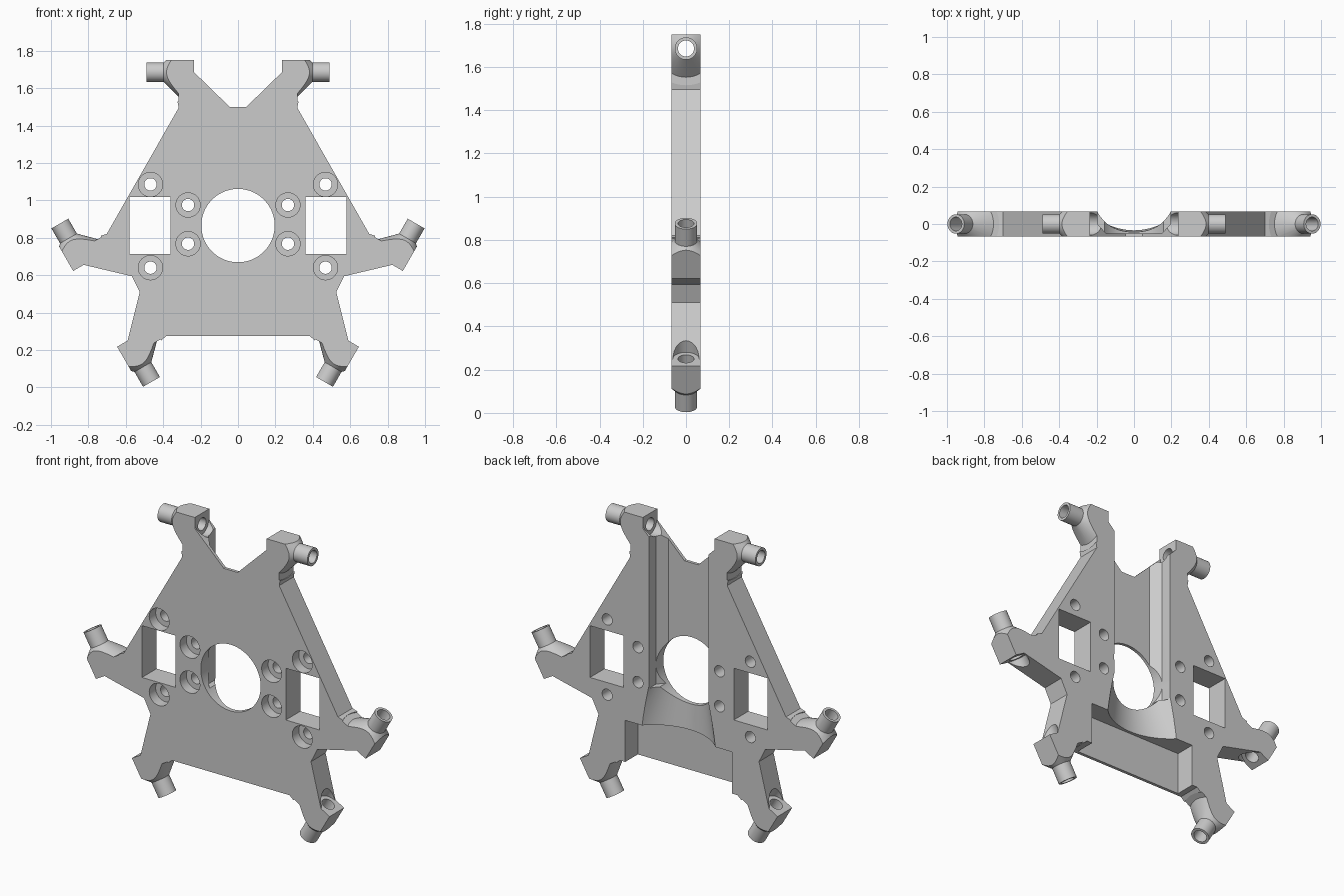
import bpy, bmesh, math
from mathutils import Vector

if "Cube" in bpy.data.objects:
    bpy.data.objects.remove(bpy.data.objects["Cube"])

D = 0.068  # half thickness of the plate
grey = bpy.data.materials.new("plain_grey")
grey.diffuse_color = (0.6, 0.6, 0.6, 1)
grey.use_nodes = True
grey.node_tree.nodes["Principled BSDF"].inputs["Base Color"].default_value = grey.diffuse_color


def finish(name, bm):
    bmesh.ops.remove_doubles(bm, verts=bm.verts, dist=1e-5)
    bmesh.ops.recalc_face_normals(bm, faces=bm.faces)
    me = bpy.data.meshes.new(name)
    bm.to_mesh(me)
    bm.free()
    me.materials.append(grey)
    ob = bpy.data.objects.new(name, me)
    bpy.context.collection.objects.link(ob)
    return ob


def prism(name, pts, lo, hi, axis):
    """Extrude a 2D outline along y (points are x, z) or z (points are x, y)."""
    def put(p, h):
        return (p[0], h, p[1]) if axis == "y" else (p[0], p[1], h)
    return loft(name, [put(p, lo) for p in pts], [put(p, hi) for p in pts])


def loft(name, ring_a, ring_b):
    bm = bmesh.new()
    a = [bm.verts.new(p) for p in ring_a]
    b = [bm.verts.new(p) for p in ring_b]
    bm.faces.new(a)
    bm.faces.new(b)
    for i in range(len(a)):
        j = (i + 1) % len(a)
        bm.faces.new((a[i], a[j], b[j], b[i]))
    return finish(name, bm)


def revolve(name, profile, origin, direction, ring=False, steps=48):
    """Spin (distance, radius) points around a line."""
    bm = bmesh.new()
    o, d = Vector(origin), Vector(direction).normalized()
    vs = [bm.verts.new(o + d * s + Vector((0, r, 0) if abs(d.y) < 0.5 else (r, 0, 0)))
          for s, r in profile]
    es = [bm.edges.new(e) for e in zip(vs, vs[1:])]
    if ring:
        es.append(bm.edges.new((vs[-1], vs[0])))
    bmesh.ops.spin(bm, geom=vs + es, cent=o, axis=d, angle=2 * math.pi, steps=steps)
    return finish(name, bm)


def circle(r, cy, z, n=96):
    return [(r * math.cos(2 * math.pi * i / n), cy + r * math.sin(2 * math.pi * i / n), z)
            for i in range(n)]


# Arms: bore start, bore direction, direction towards the body side (x, z)
h = math.sqrt(3) / 2
TOP = ((0.235, 1.685), (1, 0), (0, -1))
MID = ((0.825, 0.655), (0.5, h), (-h, 0.5))
LOW = ((0.59, 0.25), (-0.5, -h), (-h, 0.5))
ARM = [(0, 0), (0, -0.065), (0.18, -0.065), (0.18, 0.05), (0.09, 0.15), (0.082, 0.19)]


def arm_points(arm):
    c, d, p = arm
    return [(c[0] + d[0] * s + p[0] * r, c[1] + d[1] * s + p[1] * r) for s, r in ARM]


# Plate outline: right half, then mirrored
half = [(0.045, 1.5)] + arm_points(TOP) + arm_points(MID)[::-1]
half += [(0.567, 0.594), (0.525, 0.51)] + arm_points(LOW)
outline = half + [(-x, z) for x, z in reversed(half)]
plate = prism("plate", outline, -D, D, "y")

cutters = []
for side in (1, -1):
    for label, (c, d, p) in (("top", TOP), ("middle", MID), ("lower", LOW)):
        o, v = (side * c[0], 0, c[1]), (side * d[0], 0, d[1])
        # Conical end of the arm
        cutters.append(revolve("cone_cut", [(0.165, 0), (0.165, 0.05), (0.082, 0.133),
                                            (0.082, 0.17), (0.3, 0.17), (0.3, 0)], o, v))
        # Bore through the arm with a wide entry
        cutters.append(revolve("bore_cut", [(-0.15, 0), (-0.15, 0.06), (0, 0.06),
                                            (0, 0.037), (0.3, 0.037), (0.3, 0)], o, v))
        # Tube at the arm end
        revolve(label + "_tube" + ("_right" if side > 0 else "_left"),
                [(0.163, 0.037), (0.163, 0.052), (0.255, 0.052), (0.255, 0.037)], o, v, ring=True)
    # Counterbored screw holes
    for x, z in ((0.267, 0.975), (0.267, 0.768), (0.468, 1.085), (0.468, 0.64)):
        cutters.append(revolve("screw_cut", [(-0.1, 0), (-0.1, 0.065), (0.06 - D, 0.065),
                                             (0.06 - D, 0.033), (0.1, 0.033), (0.1, 0)],
                               (side * x, 0, z), (0, 1, 0), steps=40))
    # Rectangular windows
    a, b = side * 0.36, side * 0.58
    cutters.append(prism("window_cut", [(a, 0.712), (b, 0.712), (b, 1.018), (a, 1.018)],
                         -0.2, 0.2, "y"))

# Central round opening
cutters.append(revolve("opening_cut", [(-0.2, 0), (-0.2, 0.196), (0.2, 0.196), (0.2, 0)],
                       (0, 0, 0.865), (0, 1, 0), steps=96))
# Channel up the back, flared scoop under it, and box recess at the bottom
chan = [(0.195, 0.2), (0.195, 0.0), (0.15, -0.05)]
cutters.append(prism("channel_cut", chan + [(-x, y) for x, y in reversed(chan)], 0.75, 2, "z"))
cutters.append(loft("scoop_cut", circle(0.338, 0.305, 0.51), circle(0.217, 0.167, 0.77)))
cutters.append(prism("recess_cut", [(-0.35, 0.1), (0.35, 0.1), (0.35, 0.52), (-0.35, 0.52)],
                     -0.05, 0.2, "y"))

# Apply all cuts to the plate
bpy.context.view_layer.objects.active = plate
for c in cutters:
    m = plate.modifiers.new("cut", "BOOLEAN")
    m.operation, m.solver, m.object = "DIFFERENCE", "EXACT", c
    bpy.ops.object.modifier_apply(modifier=m.name)
    bpy.data.objects.remove(c)

# Smooth the round surfaces, keep edges sharp
bpy.ops.object.select_all(action="DESELECT")
for ob in bpy.context.collection.objects:
    ob.select_set(True)
bpy.ops.object.shade_smooth_by_angle(angle=math.radians(25))
